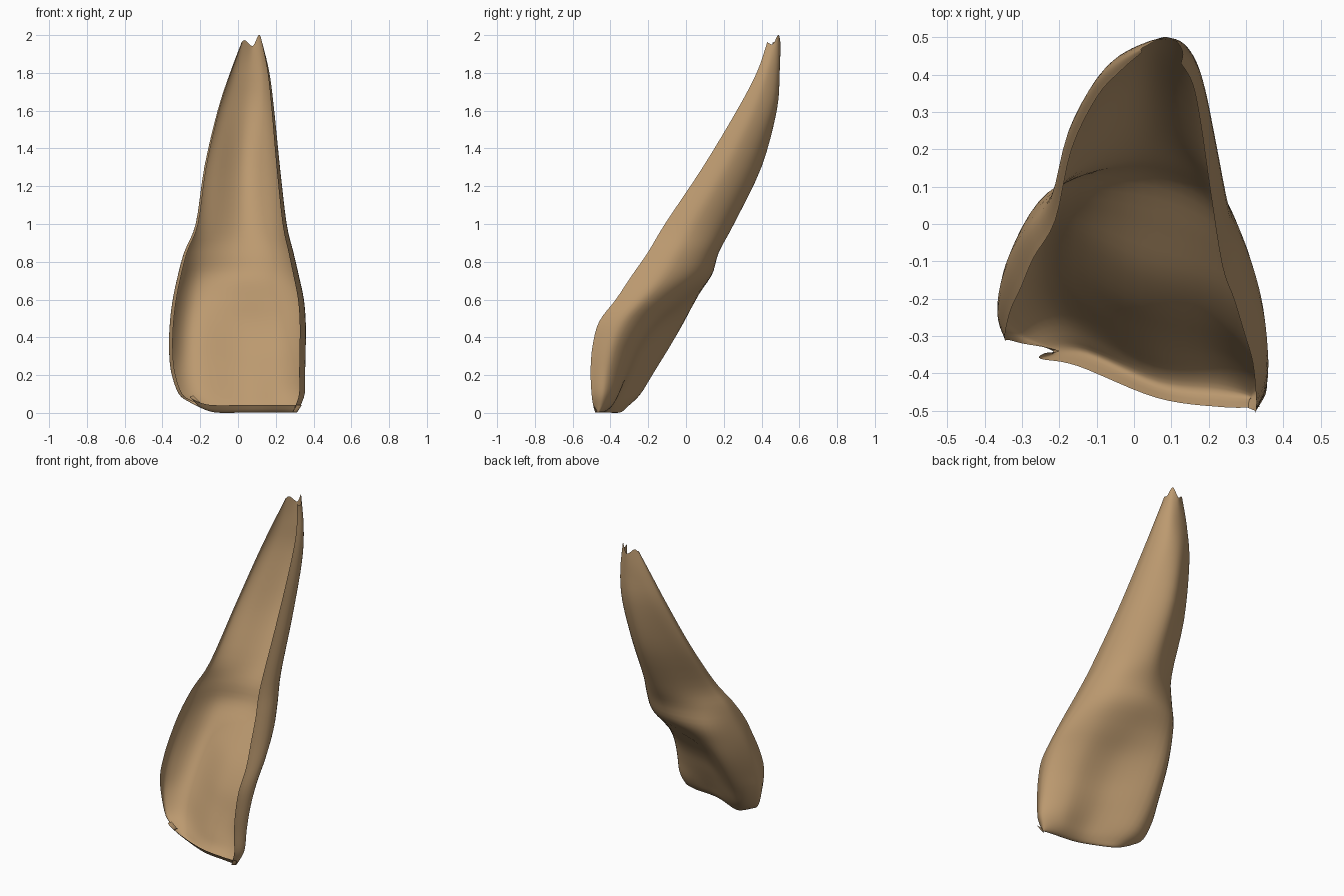
import bpy, bmesh
from mathutils import Vector

if "Cube" in bpy.data.objects:
    bpy.data.objects.remove(bpy.data.objects["Cube"])

# Height slices of an open-fronted tooth shell, from the lip under the biting edge to the root tip:
# z, left x, right x, left rim y, right rim y, back y at left ridge / middle / right ridge
SLICES = [
    (.04, -.25, .335, -.345, -.49, -.38, -.465, -.49),
    (.00, -.21, .31, -.34, -.48, -.35, -.43, -.45),
    (.03, -.25, .325, -.33, -.49, -.31, -.385, -.40),
    (.10, -.31, .35, -.32, -.50, -.24, -.345, -.36),
    (.22, -.35, .352, -.31, -.505, -.165, -.28, -.32),
    (.35, -.36, .355, -.31, -.495, -.085, -.215, -.27),
    (.48, -.355, .355, -.27, -.46, -.01, -.12, -.185),
    (.60, -.34, .345, -.22, -.37, .05, .01, -.07),
    (.72, -.315, .32, -.17, -.29, .10, .13, .05),
    (.85, -.28, .29, -.09, -.20, .11, .175, .12),
    (1.0, -.22, .255, .01, -.11, .16, .255, .19),
    (1.3, -.175, .22, .20, .09, .31, .40, .34),
    (1.6, -.105, .19, .34, .27, .43, .48, .455),
    (1.8, -.04, .165, .41, .375, .47, .495, .485),
    (1.96, .02, .13, .46, .43, .48, .50, .49),
]


def smooth(points, steps):
    """Catmull-Rom curve through the points."""
    out = []
    last = len(points) - 1
    for i in range(last):
        p0, p1 = points[max(i - 1, 0)], points[i]
        p2, p3 = points[i + 1], points[min(i + 2, last)]
        for s in range(steps):
            t = s / steps
            out.append(p1 + (p2 - p0) * (t / 2)
                       + (p0 * 2 - p1 * 5 + p2 * 4 - p3) * (t * t / 2)
                       + (p1 * 3 - p0 - p2 * 3 + p3) * (t ** 3 / 2))
    return out + [points[-1]]


def section(z, xl, xr, yl, yr, bl, bm, br):
    """Left rim, around the back, to the right rim."""
    w = xr - xl
    return [Vector(p) for p in (
        (xl + .02 * w, yl, z),
        (xl, yl + .45 * (bl - yl), z),
        (xl + .17 * w, bl, z),
        (xl + .53 * w, bm, z),
        (xr - .17 * w, br, z),
        (xr, yr + .5 * (br - yr), z),
        (xr - .04 * w, yr, z))]


rows = [section(*s) for s in SLICES]
# Rounded left corner of the biting edge
for row, lift in zip(rows, (.05, .05, .03)):
    row[0].z += lift
    row[1].z += lift * .7
# Chipped root tip
for i, dz in ((2, .01), (3, -.02), (4, .04), (5, -.01)):
    rows[-1][i].z += dz

# Loft the slices
columns = [smooth(list(c), 4) for c in zip(*rows)]
grid = [smooth(list(r), 6) for r in zip(*columns)]
bm = bmesh.new()
verts = [[bm.verts.new(p) for p in r] for r in grid]
for a, b in zip(verts, verts[1:]):
    for i in range(len(a) - 1):
        bm.faces.new((a[i + 1], a[i], b[i], b[i + 1]))
base = min(v.co.z for v in bm.verts)
for v in bm.verts:
    v.co.z -= base
mesh = bpy.data.meshes.new("tooth_shell")
bm.to_mesh(mesh)
bm.free()

tan = bpy.data.materials.new("warm tan")
tan.diffuse_color = (.50, .32, .16, 1)
tan.use_nodes = True
tan.node_tree.nodes["Principled BSDF"].inputs["Base Color"].default_value = tan.diffuse_color
mesh.materials.append(tan)
tooth = bpy.data.objects.new("tooth_shell", mesh)
bpy.context.collection.objects.link(tooth)
for f in mesh.polygons:
    f.use_smooth = True
